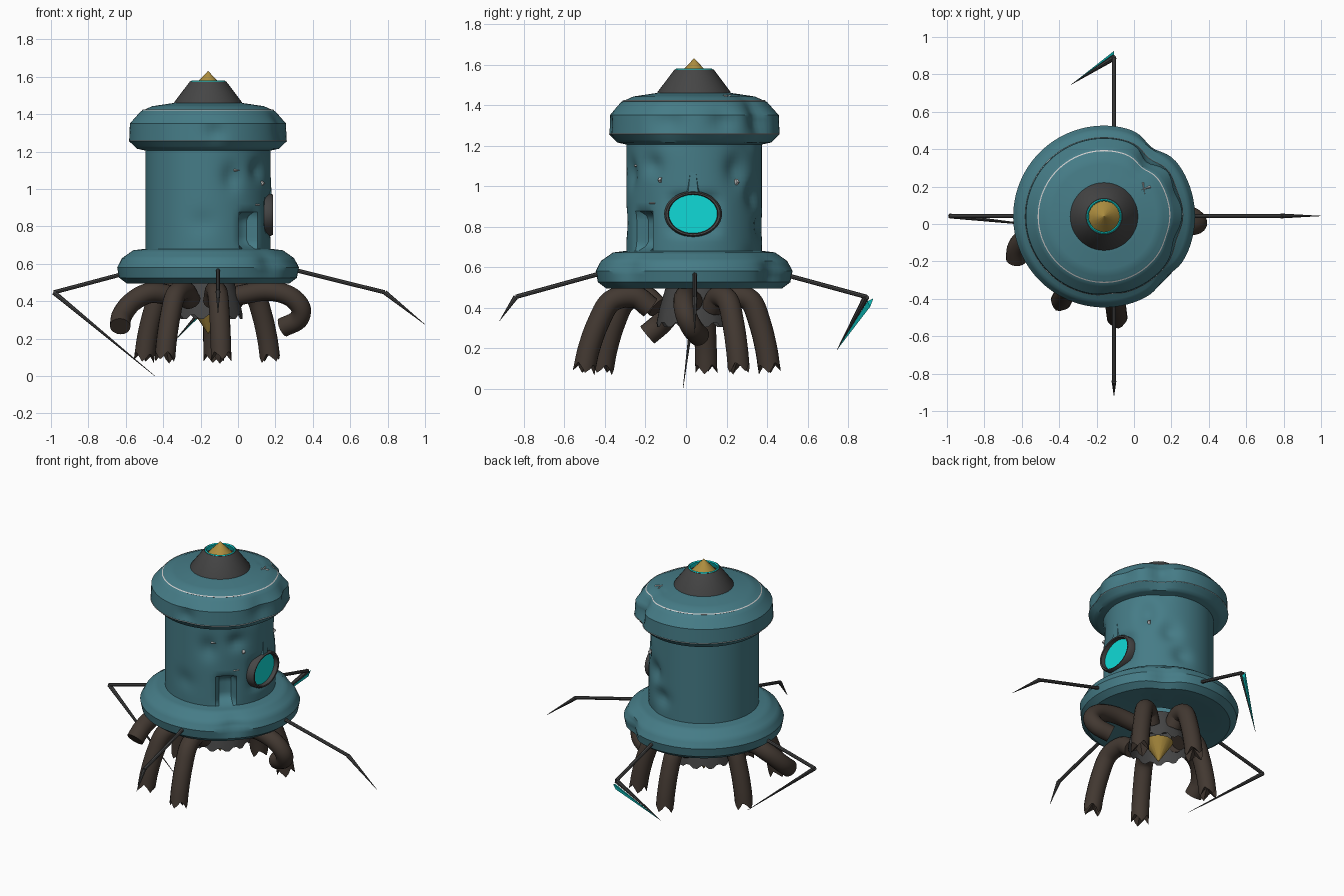
import bpy, bmesh, math
from math import sin, cos, pi, radians, exp
from mathutils import Vector

if "Cube" in bpy.data.objects:
    bpy.data.objects.remove(bpy.data.objects["Cube"])

CX, CY = -0.16, 0.04            # axis of the drum body


def mat(name, r, g, b):
    m = bpy.data.materials.new(name)
    m.diffuse_color = (r, g, b, 1)
    m.use_nodes = True
    m.node_tree.nodes["Principled BSDF"].inputs["Base Color"].default_value = m.diffuse_color
    return m


TEAL = mat("teal", .06, .20, .24)
BROWN = mat("brown", .055, .04, .031)
GOLD = mat("gold", .42, .27, .05)
CYAN = mat("cyan", .005, .7, .68)
DARK = mat("dark grey", .06, .06, .06)
PALE = mat("pale", .6, .6, .6)


def finish(bm, name, material, angle=35):
    bmesh.ops.recalc_face_normals(bm, faces=bm.faces)
    me = bpy.data.meshes.new(name)
    bm.to_mesh(me)
    bm.free()
    ob = bpy.data.objects.new(name, me)
    bpy.context.collection.objects.link(ob)
    me.materials.append(material)
    bpy.ops.object.select_all(action='DESELECT')
    ob.select_set(True)
    bpy.context.view_layer.objects.active = ob
    bpy.ops.object.shade_smooth_by_angle(angle=radians(angle))
    return ob


def skin(bm, rings):
    """Bridge successive vertex rings with quads."""
    for a, b in zip(rings, rings[1:]):
        for i in range(len(a)):
            j = (i + 1) % len(a)
            bm.faces.new((a[i], a[j], b[j], b[i]))


def lathe(name, profile, material, n=48, shape=None, jag=0):
    """Spin a (radius, z) profile about the drum axis."""
    bm = bmesh.new()
    rings = []
    for k, (r, z) in enumerate(profile):
        ring = []
        for i in range(n):
            a = 2 * pi * i / n
            rr = shape(a, r, z) if shape else r
            zz = z + (jag * (1 if i % 4 < 2 else -1) if k == len(profile) - 1 else 0)
            ring.append(bm.verts.new((CX + rr * cos(a), CY + rr * sin(a), zz)))
        rings.append(ring)
    skin(bm, rings)
    return finish(bm, name, material)


def densify(pts, step=.022):
    out = [pts[0]]
    for p, q in zip(pts, pts[1:]):
        m = max(1, math.ceil(math.dist(p, q) / step))
        out += [(p[0] + (q[0] - p[0]) * t / m, p[1] + (q[1] - p[1]) * t / m) for t in range(1, m + 1)]
    return out


# dents: angle, z, angular half width, z half width, depth, sharpness
DENTS = [(-49, .78, 10, .09, .07, 8), (0, .862, 22, .10, .03, 6),
         (-68, 1.06, 9, .07, .025, 2), (-38, 1.10, 9, .05, .025, 2),
         (-95, .82, 12, .06, .012, 2), (38, 1.08, 10, .07, .03, 2),
         (62, .95, 10, .06, .03, 2), (75, .80, 10, .05, .025, 2),
         (-85, 1.30, 7, .05, .02, 2), (52, 1.33, 10, .10, .05, 2),
         (20, 1.32, 9, .06, .025, 2), (-18, 1.32, 11, .08, .03, 2),
         (-45, .60, 9, .06, .03, 2), (55, .56, 10, .08, .04, 2)]


def dented(a, r, z):
    if r < .25:
        return r
    d = 0
    for ang, dz, wa, wz, depth, p in DENTS:
        da = (math.degrees(a) - ang + 180) % 360 - 180
        d = max(d, depth * exp(-abs(da / wa) ** p - abs((z - dz) / wz) ** p))
    return r - d


# drum body: domed cap, column and flange in one turned shell
body = [(.14, 1.46), (.18, 1.46), (.30, 1.442), (.36, 1.415), (.418, 1.35), (.422, 1.255),
        (.38, 1.215), (.335, 1.205), (.335, .68), (.40, .672), (.46, .63), (.486, .58),
        (.475, .525), (.435, .495), (.37, .50), (.13, .53)]
lathe("drum_body", densify(body), TEAL, 96, dented)

# pale seam lines around the cap
for nm, r, z in (("upper_seam", .352, 1.42), ("lower_seam", .4215, 1.257)):
    lathe(nm, [(r - .003, z + .004), (r + .003, z), (r - .003, z - .004)], PALE, 96, dented)

# top collar with glowing rim and gold tip
lathe("top_collar", [(.183, 1.45), (.18, 1.465), (.097, 1.575), (.09, 1.575), (.10, 1.515)], DARK)
lathe("top_glow_rim", [(.095, 1.574), (.088, 1.58), (.082, 1.574), (.10, 1.53)], CYAN)
lathe("top_gold_tip", [(.001, 1.63), (.055, 1.573), (.098, 1.525)], GOLD, 16)

# ragged lower skirt and gold spike
lathe("lower_skirt", [(.02, .50), (.14, .50), (.17, .40), (.185, .315)], DARK, 48, jag=.01)
lathe("lower_gold_spike", [(.001, .225), (.09, .36), (.001, .40)], GOLD, 16)


# oval porthole on the right side
def oval(name, sections, material, cap):
    bm = bmesh.new()
    rings = [[bm.verts.new((x, .035 + ry * cos(2 * pi * i / 40), .862 + rz * sin(2 * pi * i / 40)))
              for i in range(40)] for x, ry, rz in sections]
    skin(bm, rings)
    if cap:
        bm.faces.new(rings[-1])
    finish(bm, name, material)


oval("porthole_ring", [(.135, .143, .113), (.175, .143, .113), (.188, .134, .106),
                       (.186, .123, .098), (.15, .118, .094)], DARK, False)
oval("porthole_glass", [(.145, .122, .098), (.16, .122, .098)], CYAN, True)

# tapered hood above the porthole
bm = bmesh.new()
apex = bm.verts.new((.168, .035, 1.20))
base = [bm.verts.new(p) for p in ((.12, -.03, .95), (.18, .01, .965), (.18, .06, .965), (.12, .10, .95))]
for i in range(4):
    bm.faces.new((apex, base[i], base[(i + 1) % 4]))
bm.faces.new(base)
finish(bm, "porthole_hood", TEAL)


def frame(d):
    u = d.cross(Vector((0, 0, 1)))
    if u.length < 1e-3:
        u = Vector((1, 0, 0))
    u.normalize()
    return u, d.cross(u).normalized()


def spline(pts, m=6):
    p = [2 * pts[0] - pts[1]] + pts + [2 * pts[-1] - pts[-2]]
    out = []
    for a, b, c, d in zip(p, p[1:], p[2:], p[3:]):
        for k in range(m):
            t = k / m
            out.append(.5 * (2 * b + (c - a) * t + (2 * a - 5 * b + 4 * c - d) * t * t
                             + (3 * b - a - 3 * c + d) * t ** 3))
    return out + [pts[-1]]


def tube(name, pts, r, material, jag=0, n=16):
    path = spline([Vector(p) for p in pts])
    bm = bmesh.new()
    rings = []
    u = None
    for k, p in enumerate(path):
        d = (path[min(k + 1, len(path) - 1)] - path[max(k - 1, 0)]).normalized()
        u = frame(d)[0] if u is None else (u - d * u.dot(d)).normalized()
        v = d.cross(u)
        end = k == len(path) - 1
        rings.append([bm.verts.new(p + r * (cos(2 * pi * i / n) * u + sin(2 * pi * i / n) * v)
                      + (d * jag * (1, .1, -1, .2)[i % 4] if end else Vector())) for i in range(n)])
    skin(bm, rings)
    bm.faces.new(rings[0])
    tip = bm.verts.new(path[-1] - d * jag * 1.6)
    for i in range(n):
        bm.faces.new((rings[-1][i], rings[-1][(i + 1) % n], tip))
    finish(bm, name, material, 40)


# torn hoses hanging under the flange: end x, end y
for i, (ex, ey) in enumerate([(-.39, -.41), (-.09, -.50), (-.50, .10), (-.13, .41), (.17, .26)]):
    v = Vector((ex - CX, ey - CY, 0))
    c = Vector((CX, CY, 0))
    pts = [c + v * f + Vector((0, 0, z)) for f, z in
           ((.40, .40), (.55, .455), (.76, .43), (.88, .32), (.96, .20), (1, .105))]
    tube(f"torn_hose_{i + 1}", pts, .055, BROWN, .028)

# two curled hoses with cut ends
tube("curled_hose_left", [(-.32, .02, .42), (-.46, -.03, .445), (-.56, -.06, .40),
                          (-.62, -.12, .325), (-.63, -.19, .265)], .055, BROWN)
tube("curled_hose_right", [(.0, .03, .43), (.15, .0, .455), (.27, -.01, .43),
                           (.335, .0, .365), (.32, .03, .30), (.24, .065, .26)], .053, BROWN)


# thin jointed legs
def rod(name, a, b, r1, r2, material=DARK, n=8):
    a, b = Vector(a), Vector(b)
    u, v = frame((b - a).normalized())
    bm = bmesh.new()
    rings = [[bm.verts.new(p + r * (cos(2 * pi * i / n) * u + sin(2 * pi * i / n) * v)) for i in range(n)]
             for p, r in ((a, r1), (b, r2))]
    skin(bm, rings)
    for ring in rings:
        bm.faces.new(ring)
    finish(bm, name, material)


LEGS = {"right": ((.25, .043, .58), (.785, .043, .447), (1.0, .043, .275)),
        "left": ((-.56, .043, .56), (-.985, .043, .447), (-.445, -.015, .0)),
        "front": ((-.107, -.38, .58), (-.107, -.84, .453), (-.107, -.92, .335)),
        "back": ((-.107, .46, .57), (-.107, .89, .453), (-.337, .745, .19))}
for side, (root, knee, tip) in LEGS.items():
    rod(side + "_upper_leg", root, knee, .011, .011)
    rod(side + "_lower_leg", knee, tip, .016 if side == "back" else .013, .001)

# glowing blade on the back leg
bm = bmesh.new()
blade = [bm.verts.new(p) for p in ((-.107, .925, .445), (-.107, .895, .43), (-.337, .745, .19), (-.115, .91, .405))]
for i, j, k in ((0, 1, 2), (0, 2, 3), (1, 3, 2), (0, 3, 1)):
    bm.faces.new((blade[i], blade[j], blade[k]))
finish(bm, "back_leg_blade", CYAN)

# bare-metal chips: angle, radius, z, width, height
for i, (a, r, z, w, h) in enumerate([(-62, .322, 1.10, .03, .012), (-38, .328, .915, .035, .02),
                                     (-30, .334, 1.03, .015, .025), (40, .325, 1.02, .015, .03)]):
    a = radians(a)
    p = Vector((CX + r * cos(a), CY + r * sin(a), z))
    t = Vector((-sin(a), cos(a), 0)) * w / 2
    rod(f"paint_chip_{i + 1}", p - t, p + t, h / 2, h / 2, PALE, 4)
for i, (dx, dy) in enumerate(((.035, .012), (-.006, .035))):
    p, t = Vector((.053, .187, 1.439)), Vector((dx, dy, 0))
    rod(f"cap_chip_{i + 1}", p - t, p + t, .011, .011, PALE, 4)
